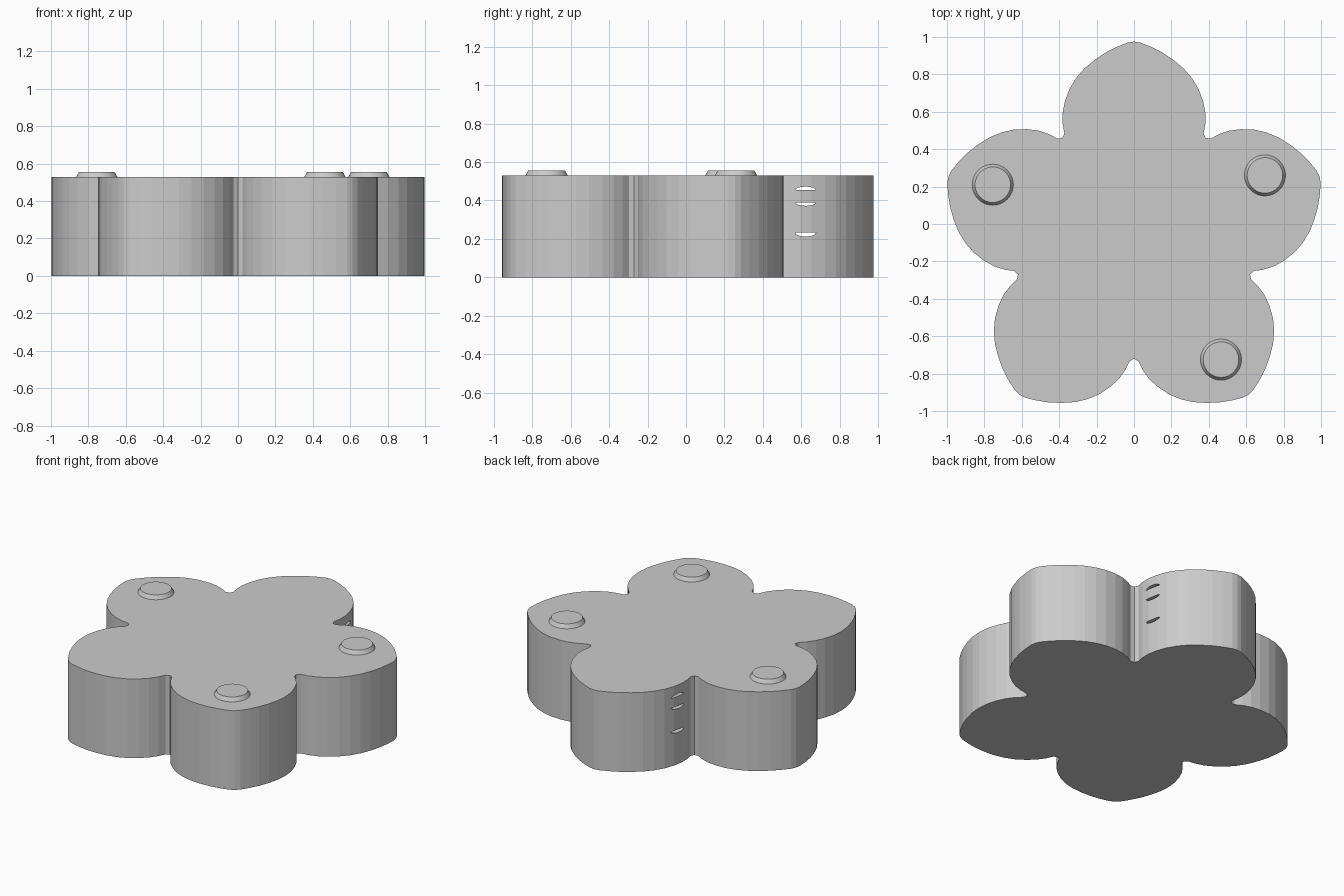
import bpy, bmesh, math
from mathutils import Vector, Matrix

if "Cube" in bpy.data.objects:
    bpy.data.objects.remove(bpy.data.objects["Cube"])

TOP = 0.53            # height of the flower body
CENTRE_Y = -0.068     # middle of the five petals

grey = bpy.data.materials.new("plain_grey")
grey.diffuse_color = (0.6, 0.6, 0.6, 1)
grey.use_nodes = True
grey.node_tree.nodes["Principled BSDF"].inputs["Base Color"].default_value = grey.diffuse_color


def finish(bm, name, mat=grey):
    bmesh.ops.recalc_face_normals(bm, faces=bm.faces)
    mesh = bpy.data.meshes.new(name)
    bm.to_mesh(mesh)
    bm.free()
    obj = bpy.data.objects.new(name, mesh)
    bpy.context.collection.objects.link(obj)
    mesh.materials.append(mat)
    return obj


def prism(bm, points, direction):
    """Extrude a closed outline along a direction."""
    face = bm.faces.new([bm.verts.new(p) for p in points])
    ext = bmesh.ops.extrude_face_region(bm, geom=[face])
    moved = [v for v in ext["geom"] if isinstance(v, bmesh.types.BMVert)]
    bmesh.ops.translate(bm, verts=moved, vec=direction)


# Half a petal, from its tip to just before the notch
half = [(0, 1.043), (0.035, 1.038), (0.09, 1.016), (0.15, 0.986), (0.21, 0.946),
        (0.265, 0.9), (0.31, 0.848), (0.345, 0.79), (0.37, 0.722), (0.382, 0.66),
        (0.381, 0.6), (0.372, 0.553)]
notch = (0.652 * math.sin(math.pi / 5), 0.652 * math.cos(math.pi / 5))
petal = [(-x, y) for x, y in reversed(half[1:])] + half + [notch]

# Flower body: the petal repeated five times clockwise
outline = []
for i in range(5):
    turn = Matrix.Rotation(-i * math.tau / 5, 3, "Z")
    outline += [turn @ Vector((x, y, 0)) + Vector((0, CENTRE_Y, 0)) for x, y in petal]
bm = bmesh.new()
prism(bm, outline, (0, 0, TOP))
body = finish(bm, "flower_body")

# Thin curved slots passing sideways through the back petal
bm = bmesh.new()
for z, bulge in ((0.454, 0.018), (0.39, -0.018), (0.232, -0.02)):
    arc = [Vector((-0.6, 0.622 + 0.053 * math.cos(a), z + bulge * math.sin(a)))
           for a in (math.pi * k / 8 for k in range(9))]
    prism(bm, arc, (1.2, 0, 0))
cutter = finish(bm, "slot_cutter")
cutter.hide_render = True
cutter.hide_viewport = True
cut = body.modifiers.new("slots", "BOOLEAN")
cut.operation = "DIFFERENCE"
cut.solver = "EXACT"
cut.object = cutter

# Raised round buttons with sloping rims
for i, (x, y) in enumerate(((-0.755, 0.21), (0.70, 0.26), (0.465, -0.725))):
    bm = bmesh.new()
    bmesh.ops.create_cone(bm, cap_ends=True, segments=40, radius1=0.115, radius2=0.095,
                          depth=0.035,
                          matrix=Matrix.Translation((x, y, TOP + 0.0085)))
    button = finish(bm, f"button_{i + 1}")
    for f in button.data.polygons:
        f.use_smooth = len(f.vertices) == 4
    for e in button.data.edges:
        a, b = (button.data.vertices[v].co.z for v in e.vertices)
        e.use_edge_sharp = abs(a - b) < 0.001
